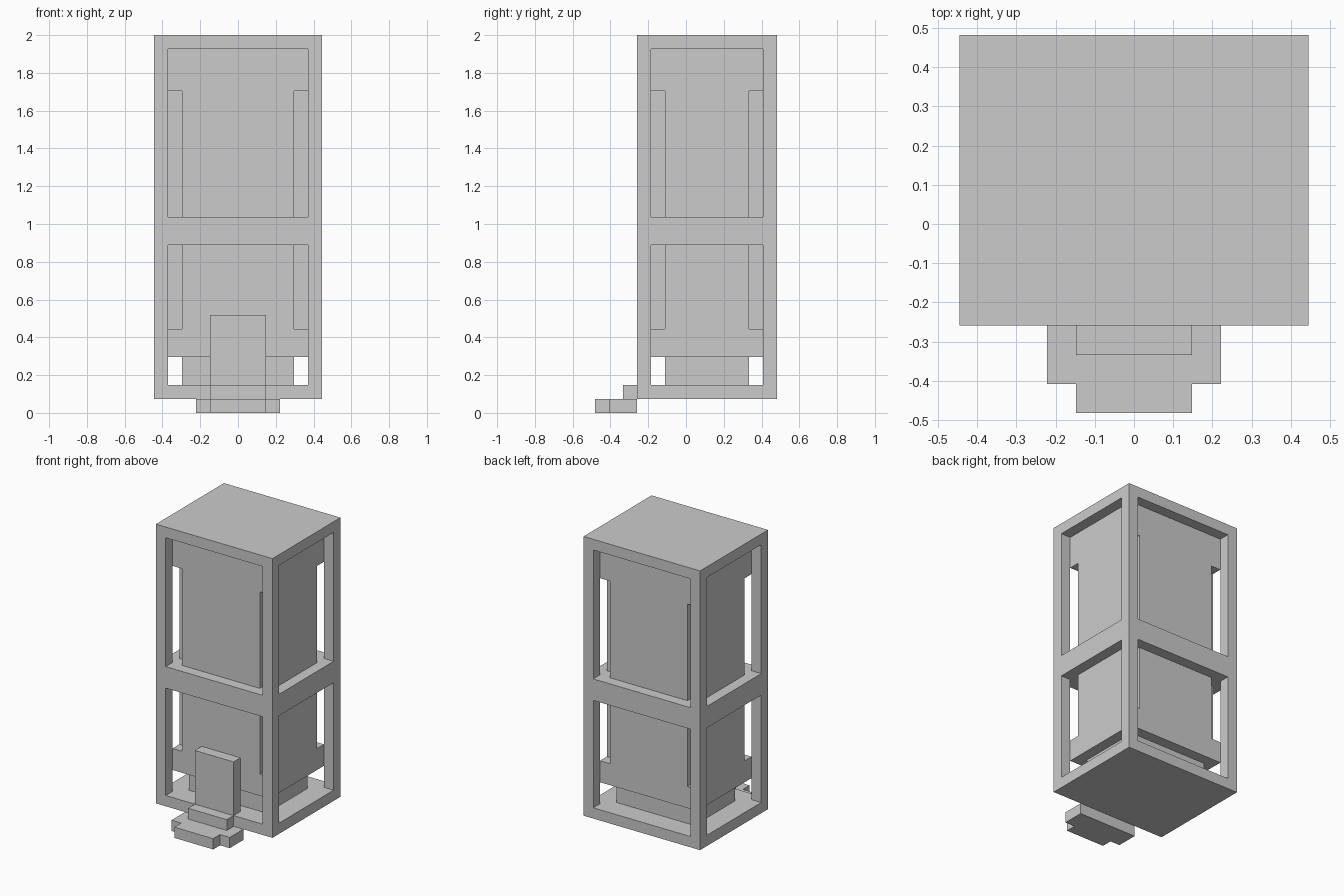
import bpy
import bmesh

cube = bpy.data.objects.get("Cube")
if cube:
    bpy.data.objects.remove(cube, do_unlink=True)

U = 2 / 27        # one modular unit
CY = 1.5          # depth centre of the tower, in units

grey = bpy.data.materials.new("light_grey")
grey.use_nodes = True
colour = (0.6, 0.6, 0.6, 1)
grey.diffuse_color = colour
grey.node_tree.nodes["Principled BSDF"].inputs["Base Color"].default_value = colour


def prism(name, outline, z0, z1):
    """Extrude a plan outline (in units) from z0 to z1."""
    bm = bmesh.new()
    face = bm.faces.new([bm.verts.new((x * U, y * U, z0 * U)) for x, y in outline])
    top = bmesh.ops.extrude_face_region(bm, geom=[face])["geom"]
    verts = [v for v in top if isinstance(v, bmesh.types.BMVert)]
    bmesh.ops.translate(bm, verts=verts, vec=(0, 0, (z1 - z0) * U))
    bmesh.ops.recalc_face_normals(bm, faces=bm.faces)
    mesh = bpy.data.meshes.new(name)
    bm.to_mesh(mesh)
    bm.free()
    mesh.materials.append(grey)
    obj = bpy.data.objects.new(name, mesh)
    bpy.context.collection.objects.link(obj)
    return obj


def box(name, x0, x1, y0, y1, z0, z1):
    return prism(name, [(x0, y0), (x1, y0), (x1, y1), (x0, y1)], z0, z1)


def block(name, hx, hy, z0, z1):
    """Box centred on the tower axis."""
    return box(name, -hx, hx, CY - hy, CY + hy, z0, z1)


def notched(name, hx, hy, z0, z1):
    """Block with a one-unit square notch along each upright corner."""
    outline = []
    for sx, sy in ((1, 1), (-1, 1), (-1, -1), (1, -1)):
        corner = [(sx * hx, CY + sy * (hy - 1)),
                  (sx * (hx - 1), CY + sy * (hy - 1)),
                  (sx * (hx - 1), CY + sy * hy)]
        outline += corner if sx * sy > 0 else corner[::-1]
    return prism(name, outline, z0, z1)


# Outer frame: floor, middle band, roof and corner posts
block("floor_slab", 6, 5, 1, 2)
block("middle_band", 6, 5, 12, 14)
block("roof_slab", 6, 5, 26, 27)
for level, z0, z1 in (("lower", 2, 12), ("upper", 14, 26)):
    for side, sx in (("left", 1), ("right", -1)):
        for end, sy in (("front", -1), ("back", 1)):
            xs = sorted((sx * 5, sx * 6))
            ys = sorted((CY + sy * 4, CY + sy * 5))
            box(f"{level}_{end}_{side}_post", *xs, *ys, z0, z1)

# Inner body
block("body_foot", 4, 3, 2, 4)
block("body_lower_skirt", 5, 4, 4, 6)
notched("body_lower_core", 5, 4, 6, 12)
notched("body_upper_core", 5, 4, 14, 23)
block("body_upper_cap", 5, 4, 23, 26)

# Door panel and entrance steps
box("door_panel", -2, 2, -3.5, -2.5, 2, 7)
box("upper_step", -2, 2, -4.5, -3.5, 1, 2)
prism("lower_step", [(-3, -3.5), (-3, -5.5), (-2, -5.5), (-2, -6.5),
                     (2, -6.5), (2, -5.5), (3, -5.5), (3, -3.5)], 0, 1)
